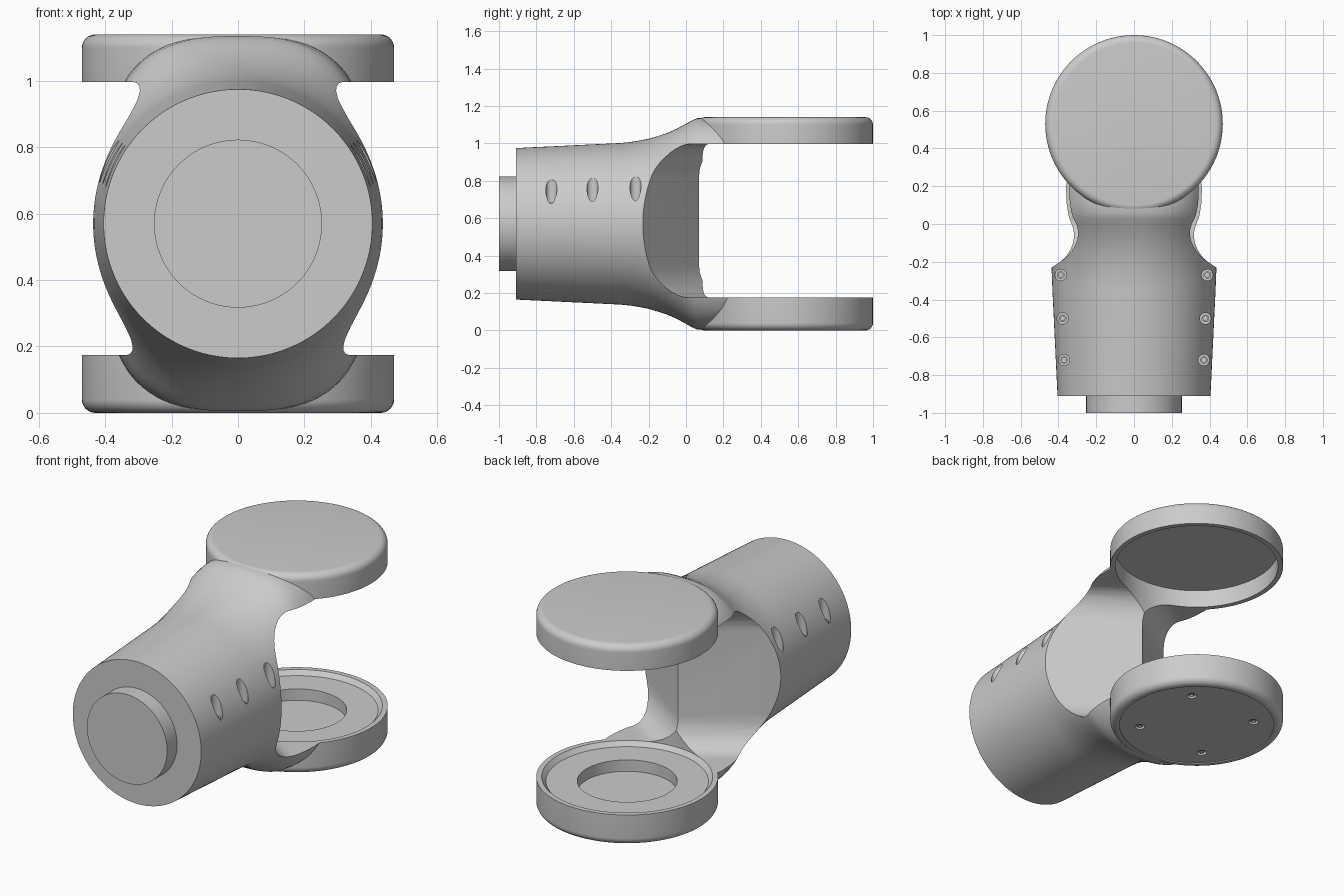
import bpy, bmesh, math
from math import sin, cos, pi, radians
from mathutils import Matrix

if "Cube" in bpy.data.objects:
    bpy.data.objects.remove(bpy.data.objects["Cube"])

CZ = 0.57      # tube axis height
JY = 0.53      # joint axis position


def loft(name, rings):
    """Skin closed rings of points and cap both ends."""
    bm = bmesh.new()
    vs = [[bm.verts.new(p) for p in ring] for ring in rings]
    n = len(rings[0])
    for a, b in zip(vs, vs[1:]):
        for i in range(n):
            j = (i + 1) % n
            bm.faces.new((a[i], a[j], b[j], b[i]))
    bm.faces.new(vs[0])
    bm.faces.new(vs[-1])
    bmesh.ops.recalc_face_normals(bm, faces=bm.faces)
    me = bpy.data.meshes.new(name)
    bm.to_mesh(me)
    bm.free()
    ob = bpy.data.objects.new(name, me)
    bpy.context.collection.objects.link(ob)
    return ob


def lathe(name, profile, x=0, y=JY, n=96):
    """Revolve (radius, z) points about a vertical axis."""
    return loft(name, [[(x + r * cos(2 * pi * i / n), y + r * sin(2 * pi * i / n), z)
                        for i in range(n)] for r, z in profile])


def activate(ob):
    bpy.ops.object.select_all(action='DESELECT')
    ob.select_set(True)
    bpy.context.view_layer.objects.active = ob


def cut(ob, cutter):
    m = ob.modifiers.new("cut", 'BOOLEAN')
    m.operation, m.solver, m.object = 'DIFFERENCE', 'EXACT', cutter
    activate(ob)
    bpy.ops.object.modifier_apply(modifier=m.name)
    bpy.data.objects.remove(cutter)


def smooth(ob, angle=32):
    activate(ob)
    bpy.ops.object.shade_smooth_by_angle(angle=radians(angle))


def arc(cx, cz, r, a0, a1, n=8):
    return [(cx + r * cos(radians(a0 + (a1 - a0) * i / n)),
             cz + r * sin(radians(a0 + (a1 - a0) * i / n))) for i in range(n + 1)]


def section(y, w, h, e, n=128):
    """Superellipse cross-section in the xz plane."""
    pts = []
    for i in range(n):
        c, s = cos(2 * pi * (i + 0.5) / n), sin(2 * pi * (i + 0.5) / n)
        pts.append((w * math.copysign(abs(c) ** (2 / e), c), y,
                    CZ + h * math.copysign(abs(s) ** (2 / e), s)))
    return pts


# Tapered tube flaring into the fork: y, half width, half height, exponent
stations = [(-0.91, .405, .405, 2), (-0.35, .432, .432, 2), (-0.30, .434, .437, 2),
            (-0.25, .436, .445, 2), (-0.20, .437, .455, 2.05), (-0.15, .437, .469, 2.1),
            (-0.10, .434, .486, 2.2), (-0.05, .428, .508, 2.35), (0.0, .42, .535, 2.55),
            (0.03, .415, .552, 2.7), (0.06, .411, .565, 2.8), (0.11, .41, .565, 3),
            (0.19, .41, .563, 3.1), (0.27, .40, .56, 3.1)]
body = loft("fork_body", [section(*s) for s in stations])

# Fork opening: rounded slot swept back along both sides, leaving a central ridge
R = 0.17
slot = arc(R, .175 + R, R, 270, 180) + arc(R, .997 - R, R, 180, 90)
slot = slot + [(2.0, .997), (2.0, .175)]
cut(body, loft("slot_cutter", [[(x, .07 + d - .69 * abs(x), z) for d, z in slot]
                               for x in (-1, 0, 1)]))
cut(body, lathe("joint_cavity_cutter", [(.442, .15), (.442, 1.1)]))

# Vertical screw holes along the upper sides, with screws in them
for y, x in ((-0.72, .37), (-0.5, .378), (-0.27, .388)):
    for side in (-1, 1):
        cut(body, lathe("screw_hole_cutter", [(.03, .67), (.03, 1.2)], side * x, y, 24))
        smooth(lathe("side_screw", [(.02, .66), (.02, .685), (.012, .685), (.012, .675)],
                     side * x, y, 20))
smooth(body)

# Upper joint cap, hollow underneath
top = lathe("upper_joint_cap", [(.442, 1.1), (.442, .997), (.47, .997)]
            + arc(.43, 1.10, .04, 0, 90))
smooth(top)

# Lower joint seat with bearing recess and inset bottom plate
seat = lathe("lower_joint_seat", [(.258, .085), (.258, .15), (.42, .15), (.442, .175), (.47, .175)]
             + arc(.43, .04, .04, 0, -90) + [(.42, 0), (.42, .006)])
for k in range(4):
    a = radians(45 + 90 * k)
    x, y = .31 * cos(a), JY + .31 * sin(a)
    cut(seat, lathe("plate_hole_cutter", [(.026, -.1), (.026, .03)], x, y, 24))
    smooth(lathe("plate_screw", [(.018, .04), (.018, .012), (.01, .012), (.01, .02)], x, y, 20))
smooth(seat)

# Mounting plug on the tube end
plug = loft("mounting_plug", [[(.253 * cos(2 * pi * i / 96), y, CZ + .253 * sin(2 * pi * i / 96))
                               for i in range(96)] for y in (-1, -.88)])
smooth(plug)
